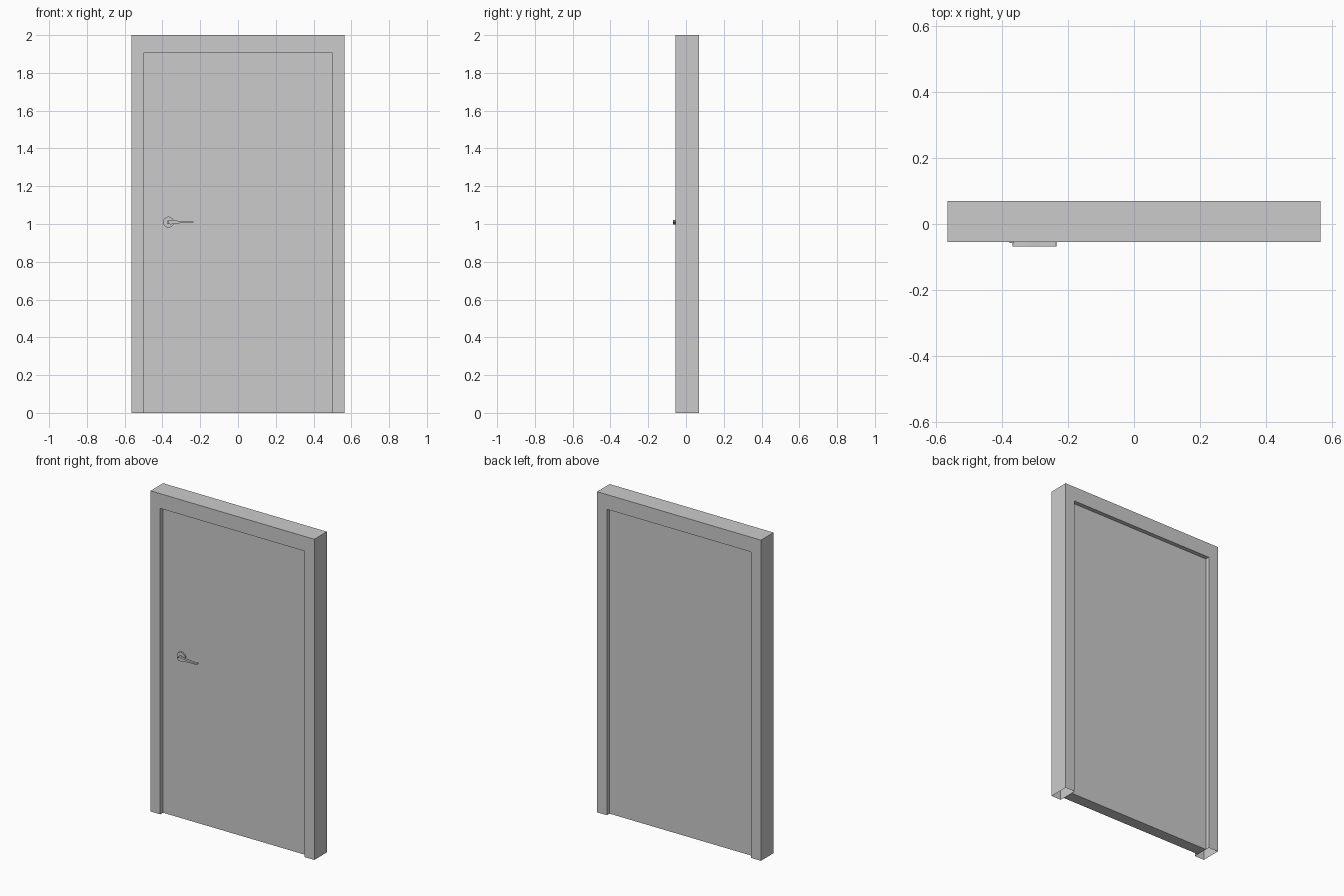
import bpy, bmesh, math
from mathutils import Matrix

if "Cube" in bpy.data.objects:
    bpy.data.objects.remove(bpy.data.objects["Cube"])

FRONT, BACK = -0.055, 0.069      # frame faces
DOOR_F, DOOR_B = -0.028, 0.043   # recessed door faces
HX, HZ = -0.368, 1.01            # handle centre


def finish(name, bm, smooth=False):
    bmesh.ops.recalc_face_normals(bm, faces=bm.faces)
    mesh = bpy.data.meshes.new(name)
    bm.to_mesh(mesh)
    bm.free()
    ob = bpy.data.objects.new(name, mesh)
    bpy.context.collection.objects.link(ob)
    if smooth:
        bpy.context.view_layer.objects.active = ob
        ob.select_set(True)
        bpy.ops.object.shade_smooth_by_angle(angle=math.radians(35))
        ob.select_set(False)
    return ob


def extrude_profile(name, points, y0, y1, smooth=False, open_bottom=False):
    """Extrude an x-z outline from y0 to y1."""
    bm = bmesh.new()
    face = bm.faces.new([bm.verts.new((x, y0, z)) for x, z in points])
    ext = bmesh.ops.extrude_face_region(bm, geom=[face], use_keep_orig=True)
    for v in ext["geom"]:
        if isinstance(v, bmesh.types.BMVert):
            v.co.y = y1
    bmesh.ops.recalc_face_normals(bm, faces=bm.faces)
    if open_bottom:
        low = [f for f in bm.faces if all(v.co.z < 1e-5 for v in f.verts)]
        bmesh.ops.delete(bm, geom=low, context="FACES_ONLY")
    return finish(name, bm, smooth)


def disc(name, radius, y0, y1, sides=24):
    bm = bmesh.new()
    bmesh.ops.create_cone(
        bm, cap_ends=True, segments=sides, radius1=radius, radius2=radius,
        depth=abs(y1 - y0),
        matrix=Matrix.Translation((HX, (y0 + y1) / 2, HZ))
        @ Matrix.Rotation(math.pi / 2, 4, "X"))
    return finish(name, bm, True)


# Door frame: two jambs and a lintel, with open leg ends
frame = [(-0.565, 0), (-0.565, 2), (0.565, 2), (0.565, 0),
         (0.498, 0), (0.498, 1.908), (-0.498, 1.908), (-0.498, 0)]
extrude_profile("door_frame", frame, FRONT, BACK, open_bottom=True)

# Door leaf, flush with the opening
leaf = [(-0.498, 0), (-0.498, 1.908), (0.498, 1.908), (0.498, 0)]
extrude_profile("door_leaf", leaf, DOOR_F, DOOR_B)

# Handle rose and neck
disc("handle_rose", 0.029, DOOR_F + 0.001, DOOR_F - 0.009)
disc("handle_neck", 0.009, DOOR_F - 0.008, FRONT - 0.002, 16)

# Tapered lever with a rounded root
lever = [(HX + 0.011 + 0.012 * math.cos(a), HZ + 0.012 * math.sin(a))
         for a in [math.radians(90 + 22.5 * i) for i in range(9)]]
lever += [(-0.31, HZ - 0.006), (-0.237, HZ - 0.003),
          (-0.235, HZ), (-0.237, HZ + 0.003), (-0.31, HZ + 0.006)]
extrude_profile("handle_lever", lever, FRONT + 0.002, -0.068, smooth=True)
